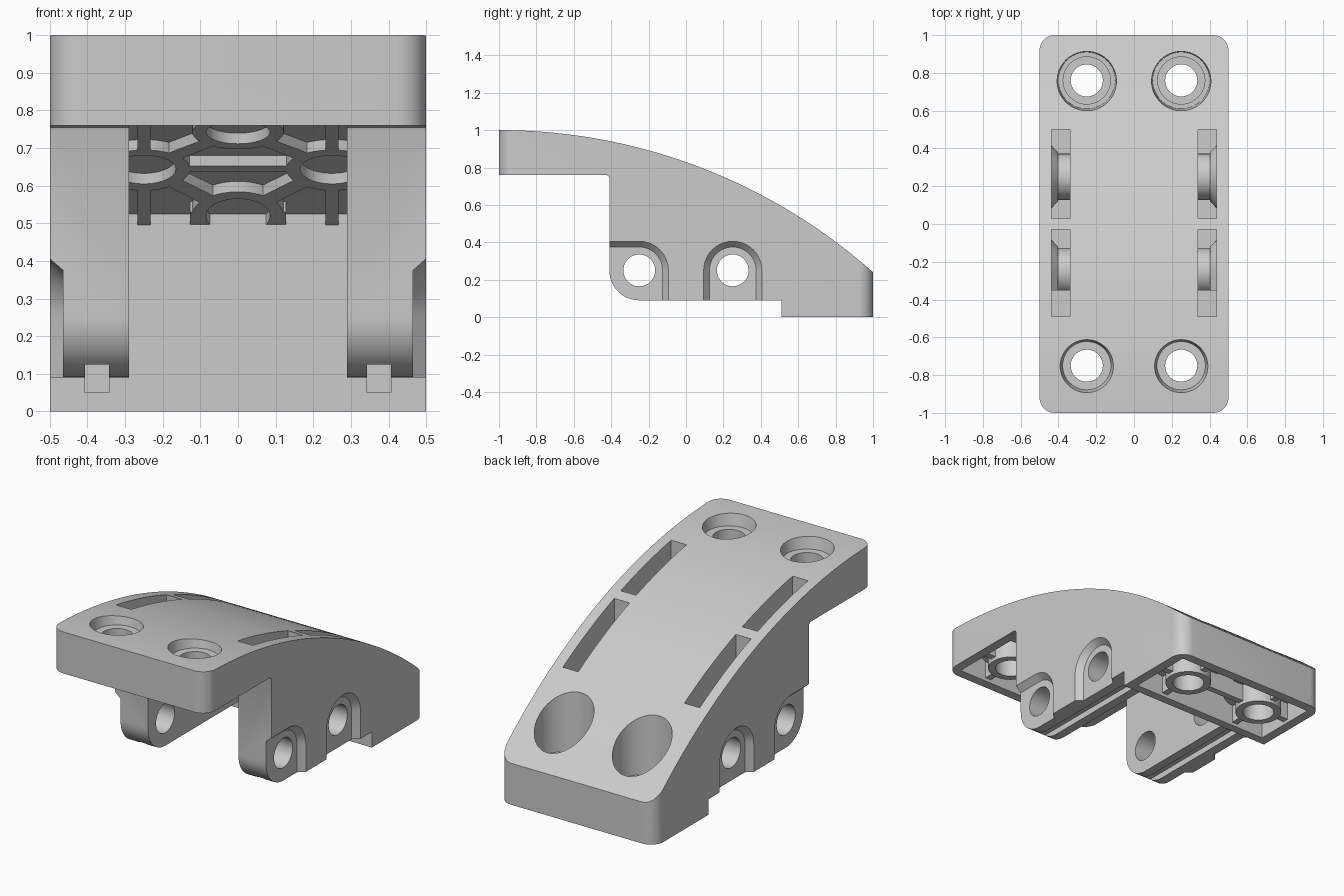
import bpy, bmesh, math
from math import sin, cos, pi

if "Cube" in bpy.data.objects:
    bpy.data.objects.remove(bpy.data.objects["Cube"])

R = 3.0116                                   # radius of the curved top


def top(y, off=0.0):
    return 1 - R + math.sqrt(R * R - (y + 1) ** 2) - off


def arc_pts(y0, y1, off=0.0, n=32):
    return [(y0 + (y1 - y0) * i / n, top(y0 + (y1 - y0) * i / n, off)) for i in range(n + 1)]


def new_object(name, bm):
    bmesh.ops.recalc_face_normals(bm, faces=bm.faces)
    me = bpy.data.meshes.new(name)
    bm.to_mesh(me)
    bm.free()
    ob = bpy.data.objects.new(name, me)
    bpy.context.collection.objects.link(ob)
    return ob


def loft(name, a, b):
    """Closed solid between two matching loops of 3D points."""
    bm = bmesh.new()
    va, vb = [bm.verts.new(p) for p in a], [bm.verts.new(p) for p in b]
    bm.faces.new(va)
    bm.faces.new(vb)
    n = len(va)
    for i in range(n):
        j = (i + 1) % n
        bm.faces.new((va[i], va[j], vb[j], vb[i]))
    return new_object(name, bm)


def prism_x(name, prof, x0, x1):
    return loft(name, [(x0, y, z) for y, z in prof], [(x1, y, z) for y, z in prof])


def box(name, x0, x1, y0, y1, z0, z1):
    return prism_x(name, [(y0, z0), (y1, z0), (y1, z1), (y0, z1)], x0, x1)


def cone_z(name, x, y, z0, z1, r0, r1=None, n=48):
    r1 = r0 if r1 is None else r1
    ring = lambda r, z: [(x + r * cos(2 * pi * i / n), y + r * sin(2 * pi * i / n), z) for i in range(n)]
    return loft(name, ring(r0, z0), ring(r1, z1))


def cyl_x(name, y, z, r, x0, x1, n=48):
    return prism_x(name, [(y + r * cos(2 * pi * i / n), z + r * sin(2 * pi * i / n)) for i in range(n)], x0, x1)


def boolean(ob, tool, op='DIFFERENCE'):
    m = ob.modifiers.new('b', 'BOOLEAN')
    m.operation, m.solver, m.object = op, 'EXACT', tool
    bpy.context.view_layer.objects.active = ob
    bpy.ops.object.modifier_apply(modifier=m.name)
    bpy.data.objects.remove(tool)


def arch(front, r):
    """Arch outline around a pin hole; the front one runs out through the front edge."""
    c = -0.25 if front else 0.25
    n = 20
    if front:
        left = [(-0.6, 0.0), (-0.6, 0.25 + r)]
        a0 = pi / 2
    else:
        left, a0 = [(c - r, 0.0)], pi
    return left + [(c + r * cos(a0 * (1 - i / n)), 0.25 + r * sin(a0 * (1 - i / n)))
                   for i in range(n + 1)] + [(c + r, 0.0)]


# Main body: side outline, trimmed to a rounded rectangle in plan
corner = [(-0.25 - 0.16 * cos(a), 0.25 - 0.16 * sin(a)) for a in [pi / 2 * i / 12 for i in range(13)]]
outline = [(-1, 0.76), (-0.425, 0.76), (-0.414, 0.755), (-0.41, 0.745)] + corner + \
          [(0.51, 0.09), (0.51, 0), (1, 0)] + arc_pts(1, -1, n=48)
body = prism_x('curved_bracket', outline, -0.5, 0.5)
plan = []
for k, (sx, sy) in enumerate([(1, 1), (-1, 1), (-1, -1), (1, -1)]):
    for i in range(9):
        a = pi / 2 * (k + i / 8)
        plan.append((sx * 0.42 + 0.08 * cos(a), sy * 0.92 + 0.08 * sin(a)))
boolean(body, loft('plan', [(x, y, -0.1) for x, y in plan], [(x, y, 1.1) for x, y in plan]), 'INTERSECT')

# Channel between the legs
boolean(body, prism_x('channel', [(-0.53, -0.1), (0.51, -0.1)] + arc_pts(0.51, -0.53, 0.07), -0.29, 0.29))

# Hollow undersides of both end plates, leaving screw bosses and thin ribs
for y0, y1, zb, yh, boss_z, boss_r in [(-0.945, -0.52, 0.76, -0.75, 0.86, 0.17),
                                       (0.56, 0.945, 0.0, 0.76, 0.12, 0.195)]:
    pocket = prism_x('pocket', [(y0, zb - 0.1), (y1, zb - 0.1)] + arc_pts(y1, y0, 0.07), -0.445, 0.445)
    for s in (1, -1):
        x = s * 0.25
        boolean(pocket, cone_z('boss', x, yh, boss_z, 1.2, boss_r))
        boolean(pocket, cone_z('ring', x, yh, zb, 1.2, 0.125))
        boolean(pocket, box('rib', x - 0.018, x + 0.018, y0 - 0.1, y1 + 0.1, zb + 0.02, 1.2))
    boolean(pocket, box('rib', -0.6, 0.6, yh - 0.018, yh + 0.018, zb + 0.02, 1.2))
    boolean(body, pocket)

for s in (1, -1):
    # Long slots in the top, with pin tubes left standing inside
    for front in (True, False):
        yc = -0.25 if front else 0.25
        if front:
            prof = [(-0.49, 0.8), (-0.35, 0.8), (-0.35, 0.16), (-0.03, 0.16), (-0.03, 1.1), (-0.49, 1.1)]
        else:
            prof = [(0.03, 0.16), (0.5, 0.16), (0.5, 1.1), (0.03, 1.1)]
        slot = prism_x('slot', prof, s * 0.34, s * 0.438)
        boolean(slot, cyl_x('tube', yc, 0.25, 0.122, s * 0.3, s * 0.5))
        boolean(slot, loft('bump', [(s * 0.403, y, z) for y, z in arch(front, 0.13)],
                           [(s * 0.45, y, z) for y, z in arch(front, 0.18)]))
        boolean(body, slot)
        # Arched recess on the outer face and the pin hole
        boolean(body, loft('recess', [(s * 0.465, y, z) for y, z in arch(front, 0.125)],
                           [(s * 0.505, y, z) for y, z in arch(front, 0.16)]))
        boolean(body, cyl_x('pin_hole', yc, 0.25, 0.085, s * 0.2, s * 0.6))
    # Groove along the bottom of each leg
    boolean(body, box('groove', s * 0.343, s * 0.407, -0.5, 0.545, 0.05, 0.125))
    # Screw holes and counterbores
    x = s * 0.25
    boolean(body, cone_z('front_bore', x, -0.75, 0.93, 1.03, 0.128, 0.15))
    boolean(body, cone_z('front_hole', x, -0.75, 0.6, 1.1, 0.085))
    boolean(body, cone_z('back_bore', x, 0.76, 0.19, 0.8, 0.15, 0.168))
    boolean(body, cone_z('back_step', x, 0.76, 0.165, 0.8, 0.125))
    boolean(body, cone_z('back_hole', x, 0.76, -0.1, 0.8, 0.085))

# Raised ribs under the curved ceiling of the channel
bm = bmesh.new()


def rib_strip(left, right, closed):
    """Strip following the ceiling, between two lines in plan."""
    rows = []
    for l, r in zip(left, right):
        row = []
        for (x, y), off in ((l, 0.05), (r, 0.05), (r, 0.098), (l, 0.098)):
            x, y = max(-0.31, min(0.31, x)), min(0.525, y)
            row.append(bm.verts.new((x, y, top(y, off))))
        rows.append(row)
    n = len(rows)
    for i in range(n if closed else n - 1):
        a, b = rows[i], rows[(i + 1) % n]
        for k in range(4):
            bm.faces.new((a[k], a[(k + 1) % 4], b[(k + 1) % 4], b[k]))
    if not closed:
        bm.faces.new(rows[0])
        bm.faces.new(rows[-1])


def bar(x0, y0, x1, y1, w=0.035):
    d = math.hypot(x1 - x0, y1 - y0)
    nx, ny = -(y1 - y0) / d * w / 2, (x1 - x0) / d * w / 2
    mid = [(x0 + (x1 - x0) * t / 4, y0 + (y1 - y0) * t / 4) for t in range(5)]
    rib_strip([(x + nx, y + ny) for x, y in mid], [(x - nx, y - ny) for x, y in mid], False)


rings = [(0, -0.03), (0, 0.47), (0.25, 0.22), (-0.25, 0.22), (0.25, -0.28), (-0.25, -0.28)]
for cx, cy in rings:
    circ = [(cos(2 * pi * i / 40), sin(2 * pi * i / 40)) for i in range(40)]
    rib_strip([(cx + 0.085 * c, cy + 0.085 * q) for c, q in circ],
              [(cx + 0.122 * c, cy + 0.122 * q) for c, q in circ], True)
for s in (1, -1):
    for ya, yb in ((-0.28, -0.03), (0.22, -0.03), (0.22, 0.47)):
        d = 0.08 if yb > ya else -0.08
        bar(s * 0.17, ya + d, s * 0.08, yb - d, 0.05)
    bar(s * 0.25, 0.335, s * 0.25, 0.52)
    bar(s * 0.25, -0.165, s * 0.25, 0.105)
    bar(s * 0.107, 0.45, s * 0.107, 0.52, 0.04)
bar(-0.135, 0.22, 0.135, 0.22)
ribs = new_object('ceiling_ribs', bm)

# Smooth curved faces, keep edges sharp
bpy.ops.object.select_all(action='DESELECT')
for ob in (body, ribs):
    ob.select_set(True)
bpy.context.view_layer.objects.active = body
bpy.ops.object.shade_smooth_by_angle(angle=math.radians(25))
